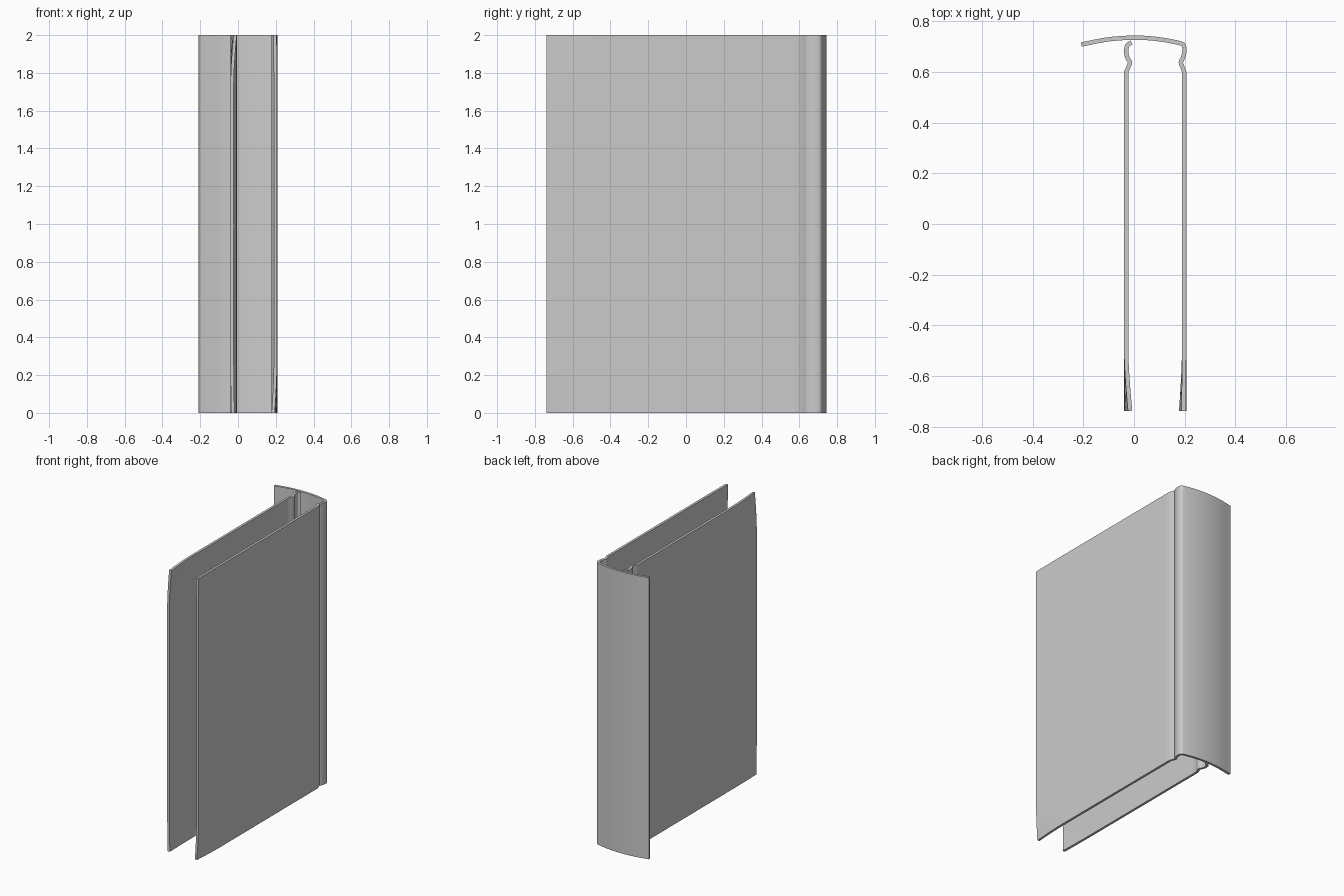
import bpy
import bmesh
from mathutils import Vector

if "Cube" in bpy.data.objects:
    bpy.data.objects.remove(bpy.data.objects["Cube"])

HEIGHT, THICK = 2.0, 0.017
FRONT = -0.738

grey = bpy.data.materials.new("board_grey")
grey.use_nodes = True
grey.diffuse_color = (0.6, 0.6, 0.6, 1)
grey.node_tree.nodes["Principled BSDF"].inputs["Base Color"].default_value = (0.6, 0.6, 0.6, 1)


def smooth_path(points, steps=4):
    """Catmull-Rom curve through the given points."""
    p = [Vector(q) for q in points]
    p = [2 * p[0] - p[1]] + p + [2 * p[-1] - p[-2]]
    path = []
    for a, b, c, d in zip(p, p[1:], p[2:], p[3:]):
        for i in range(steps):
            t = i / steps
            path.append(0.5 * (2 * b + (c - a) * t + (2 * a - 5 * b + 4 * c - d) * t * t
                               + (3 * b - a - 3 * c + d) * t ** 3))
    return path + [p[-2]]


def flat_board(x, end):
    """Straight part of a cover, finely divided near the fore edge."""
    return [Vector((x, y)) for y in (FRONT, -0.7, -0.65, -0.6, -0.55, -0.5, -0.4, 0, end)]


def corner_bend(y, z, top, bottom):
    """Inward curl of the fore edge corners."""
    along = max(0, (-0.5 - y) / 0.24)
    up = max(0, (z - 1.75) / 0.25)
    down = max(0, (0.25 - z) / 0.25)
    return along ** 1.5 * (top * up ** 1.5 + bottom * down ** 1.5)


def sheet(name, path, top, bottom):
    """Extrude a plan path upward and give it thickness."""
    levels = [0, 0.06, 0.12, 0.18, 0.25, 1, 1.75, 1.82, 1.88, 1.94, HEIGHT]
    bm = bmesh.new()
    rows = [[bm.verts.new((p.x + corner_bend(p.y, z, top, bottom), p.y, z)) for p in path]
            for z in levels]
    for lo, hi in zip(rows, rows[1:]):
        for i in range(len(path) - 1):
            bm.faces.new((lo[i], lo[i + 1], hi[i + 1], hi[i]))
    mesh = bpy.data.meshes.new(name)
    bm.to_mesh(mesh)
    bm.free()
    mesh.materials.append(grey)
    obj = bpy.data.objects.new(name, mesh)
    bpy.context.collection.objects.link(obj)
    solid = obj.modifiers.new("thickness", "SOLIDIFY")
    solid.thickness = THICK
    solid.offset = 0
    bpy.ops.object.select_all(action="DESELECT")
    bpy.context.view_layer.objects.active = obj
    obj.select_set(True)
    bpy.ops.object.modifier_apply(modifier="thickness")
    bpy.ops.object.shade_smooth_by_angle()


# Loose cover with its hinge groove and hooked back edge
hinge = smooth_path([(-0.031, 0.6), (-0.023, 0.618), (-0.016, 0.638), (-0.026, 0.656),
                     (-0.031, 0.68), (-0.027, 0.705), (-0.010, 0.717)])
sheet("right_cover", flat_board(-0.031, 0.56) + hinge, 0.016, 0.004)

# Attached cover, hinge groove and curved spine in one sheet
joint = smooth_path([(0.198, 0.6), (0.192, 0.618), (0.185, 0.638), (0.193, 0.656),
                     (0.199, 0.68), (0.197, 0.703), (0.182, 0.714), (0.11, 0.728),
                     (0.04, 0.735), (-0.03, 0.735), (-0.11, 0.728), (-0.208, 0.709)])
sheet("left_cover_and_spine", flat_board(0.198, 0.56) + joint, -0.002, -0.012)
